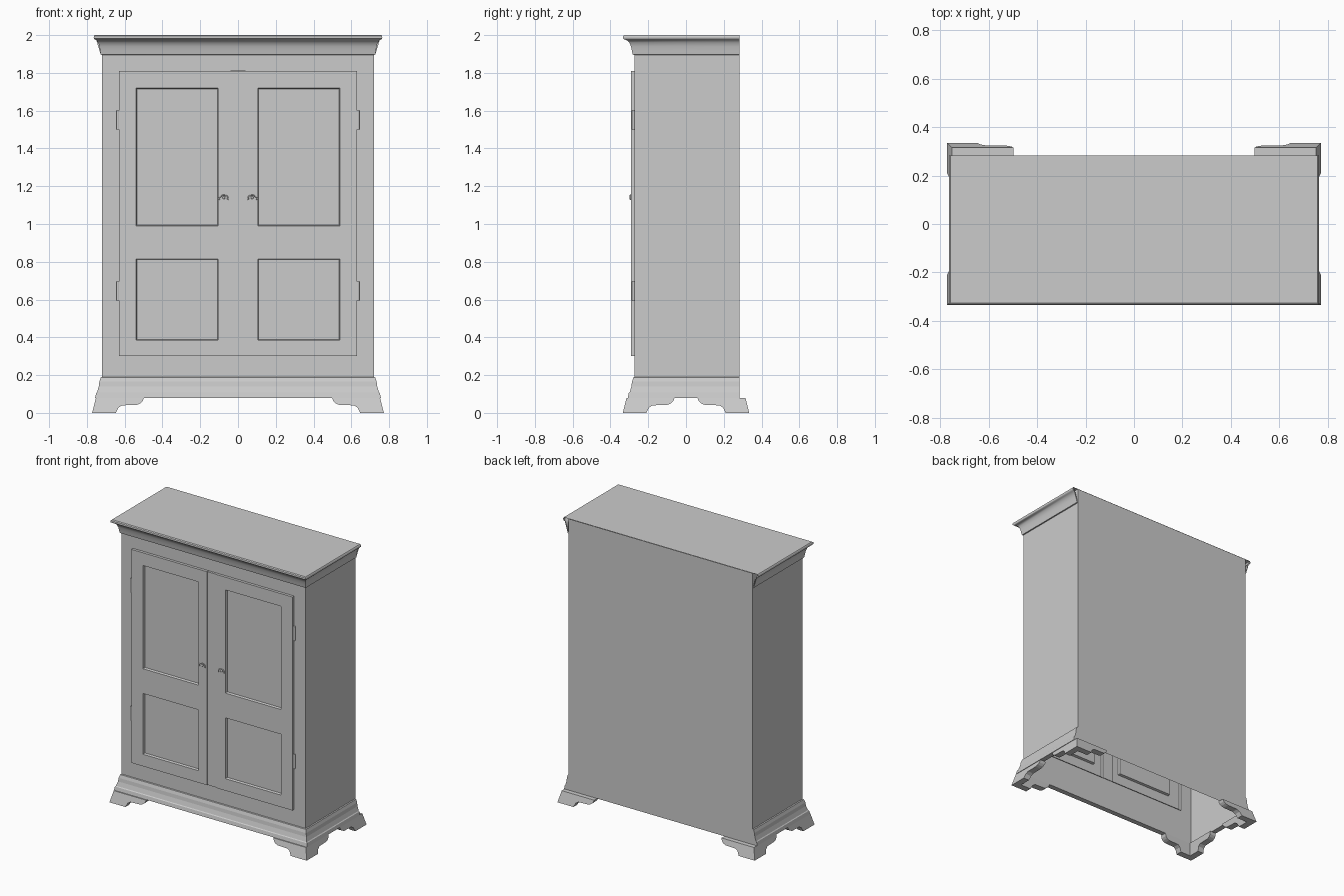
import bpy, bmesh, math

if "Cube" in bpy.data.objects:
    bpy.data.objects.remove(bpy.data.objects["Cube"])

W, YF, YB = 0.72, -0.272, 0.283      # carcass half width, front, back
DOOR_Y = -0.291


def finish(bm, name, smooth=False):
    bmesh.ops.remove_doubles(bm, verts=bm.verts, dist=1e-5)
    bmesh.ops.recalc_face_normals(bm, faces=bm.faces)
    me = bpy.data.meshes.new(name)
    bm.to_mesh(me)
    bm.free()
    ob = bpy.data.objects.new(name, me)
    bpy.context.collection.objects.link(ob)
    if smooth:
        bpy.ops.object.select_all(action='DESELECT')
        bpy.context.view_layer.objects.active = ob
        ob.select_set(True)
        bpy.ops.object.shade_smooth_by_angle(angle=math.radians(35))
    return ob


def face(bm, pts):
    return bm.faces.new([bm.verts.new(p) for p in pts])


def box(name, x0, x1, y0, y1, z0, z1):
    bm = bmesh.new()
    bmesh.ops.create_cube(bm, size=1)
    for v in bm.verts:
        v.co = (x0 if v.co.x < 0 else x1, y0 if v.co.y < 0 else y1, z0 if v.co.z < 0 else z1)
    return finish(bm, name)


def moulding(name, profile, kx=1.0, top=False, smooth=False):
    """Sweep (offset, z) profile round left, front and right sides."""
    bm = bmesh.new()
    rings = []
    for f, z in profile:
        x, y = W + f * kx, YF - f
        rings.append([(-x, YB, z), (-x, y, z), (x, y, z), (x, YB, z)])
    for a, b in zip(rings, rings[1:]):
        for i in range(3):
            face(bm, [a[i], a[i + 1], b[i + 1], b[i]])
    for i in (0, 3):
        face(bm, [r[i] for r in rings])
    if top:
        face(bm, rings[-1])
    return finish(bm, name, smooth)


# Carcass: open-bottomed shell with a door opening in front
bm = bmesh.new()
plan = [(-0.63, YF), (-W, YF), (-W, YB), (W, YB), (W, YF), (0.63, YF), (-0.63, YF)]
zs = [0.08, 0.3, 1.81, 1.999]
for i, (p, q) in enumerate(zip(plan, plan[1:])):
    for j in range(3):
        if i == 5 and j == 1:
            continue
        face(bm, [(*p, zs[j]), (*q, zs[j]), (*q, zs[j + 1]), (*p, zs[j + 1])])
finish(bm, "carcass")

# Crown and base mouldings
moulding("crown", [(0, 1.895), (0.01, 1.897), (0.014, 1.915), (0.019, 1.94), (0.028, 1.96),
                   (0.043, 1.974), (0.054, 1.977), (0.061, 1.982), (0.063, 1.988),
                   (0.061, 1.995), (0.054, 2.0)], kx=0.7, top=True, smooth=True)
moulding("base_moulding", [(0, 0.19), (0.007, 0.187), (0.014, 0.165), (0.017, 0.14),
                           (0.026, 0.11), (0.031, 0.105), (0.036, 0.08), (0, 0.08)])

# Bracket feet: two mitred, flared panels per corner
outline = [(0, 0), (0.125, 0), (0.132, 0.028), (0.148, 0.04), (0.225, 0.042),
           (0.242, 0.05), (0.252, 0.062), (0.254, 0.08), (0, 0.08)]
T = 0.045


def foot(name, sx, sy):
    bm = bmesh.new()
    for along_x in (True, False):
        outer, inner = [], []
        for u, z in outline:
            flare = -0.25 * z
            cx, cy = 0.772 + flare, 0.335 + flare
            ui = max(u, T)
            o = (cx - u, cy) if along_x else (cx, cy - u)
            n = (cx - ui, cy - T) if along_x else (cx - T, cy - ui)
            outer.append((sx * o[0], sy * o[1], z))
            inner.append((sx * n[0], sy * n[1], z))
        face(bm, outer)
        face(bm, inner)
        for k in range(len(outline) - 1):
            face(bm, [outer[k], outer[k + 1], inner[k + 1], inner[k]])
    return finish(bm, name)


for sx, side in ((-1, "left"), (1, "right")):
    foot("front_foot_" + side, sx, -1)
    foot("back_foot_" + side, sx, 1)

# Doors: framed grid with two recessed panels each
for s, side in ((-1, "left"), (1, "right")):
    bm = bmesh.new()
    xs = [0.04, 0.105, 0.54, 0.63]
    dz = [0.3, 0.385, 0.815, 0.99, 1.72, 1.81]
    panels = []
    for i in range(3):
        for j in range(5):
            f = face(bm, [(s * x, DOOR_Y, z) for x, z in
                          ((xs[i], dz[j]), (xs[i + 1], dz[j]),
                           (xs[i + 1], dz[j + 1]), (xs[i], dz[j + 1]))])
            if i == 1 and j in (1, 3):
                panels.append(f)
    bmesh.ops.remove_doubles(bm, verts=bm.verts, dist=1e-5)
    rim = [e for e in bm.edges if e.is_boundary]
    ext = bmesh.ops.extrude_edge_only(bm, edges=rim)["geom"]
    for v in ext:
        if isinstance(v, bmesh.types.BMVert):
            v.co.y = YF + 0.004
    for f in panels:
        bmesh.ops.inset_individual(bm, faces=[f], thickness=0.006)
        for v in f.verts:
            v.co.y += 0.016
    finish(bm, "door_" + side)

    # Hinges
    for z in (0.645, 1.55):
        bm = bmesh.new()
        bmesh.ops.create_cone(bm, cap_ends=True, segments=12, radius1=0.008, radius2=0.008, depth=0.1)
        for v in bm.verts:
            v.co.x += s * 0.635
            v.co.y += YF - 0.007
            v.co.z += z
        finish(bm, "hinge_" + side, True)

    # Small arched pull with a centre stud
    bm = bmesh.new()
    loops = []
    for i in range(13):
        a = math.radians(-20 + 220 * i / 12)
        loop = []
        for k in range(8):
            b = math.tau * k / 8
            r = 0.022 + 0.004 * math.cos(b)
            loop.append((s * 0.075 + r * math.cos(a), DOOR_Y - 0.003 + 0.004 * math.sin(b),
                         1.135 + 0.8 * r * math.sin(a)))
        loops.append(loop)
    for a, b in zip(loops, loops[1:]):
        for k in range(8):
            face(bm, [a[k], a[k - 1], b[k - 1], b[k]])
    face(bm, loops[0])
    face(bm, loops[-1])
    stud = bmesh.ops.create_uvsphere(bm, u_segments=12, v_segments=8, radius=0.007)["verts"]
    for v in stud:
        v.co.x += s * 0.075
        v.co.y += DOOR_Y
        v.co.z += 1.138
    finish(bm, "door_pull_" + side, True)

# Strip between the doors, set slightly back
box("centre_strip", -0.04, 0.04, DOOR_Y + 0.006, YF + 0.004, 0.3, 1.808)
